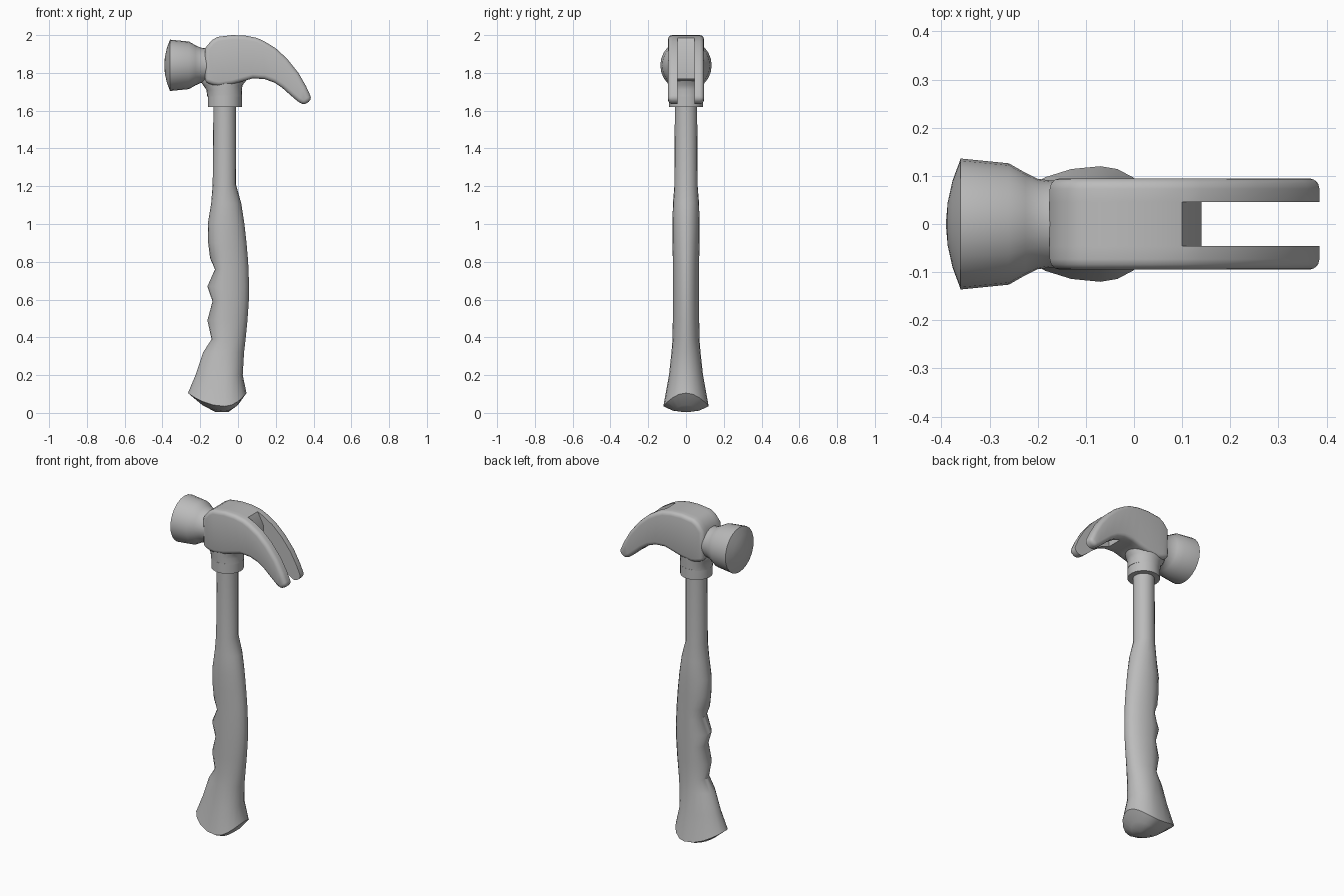
import bpy, bmesh, math

cube = bpy.data.objects.get("Cube")
if cube:
    bpy.data.objects.remove(cube)

GREY = (0.5, 0.5, 0.5, 1)
mat = bpy.data.materials.new("plain grey")
mat.use_nodes = True
mat.diffuse_color = GREY
mat.node_tree.nodes["Principled BSDF"].inputs["Base Color"].default_value = GREY


def finish(bm, name, angle=40):
    bmesh.ops.recalc_face_normals(bm, faces=bm.faces)
    mesh = bpy.data.meshes.new(name)
    bm.to_mesh(mesh)
    bm.free()
    mesh.materials.append(mat)
    obj = bpy.data.objects.new(name, mesh)
    bpy.context.collection.objects.link(obj)
    bpy.ops.object.select_all(action='DESELECT')
    obj.select_set(True)
    bpy.context.view_layer.objects.active = obj
    bpy.ops.object.shade_smooth_by_angle(angle=math.radians(angle))
    return obj


def loft(name, sections, mid=-0.07, sides=24, angle=40):
    """Skin rings (z, left x, right x, half depth, end lift) around the line x = mid."""
    bm = bmesh.new()
    rings = []
    for z, left, right, depth, *lift in sections:
        ring = []
        for i in range(sides):
            a = math.tau * i / sides
            c, s = math.cos(a), math.sin(a)
            x = mid + c * ((right - mid) if c > 0 else (mid - left))
            ring.append(bm.verts.new((x, depth * s, z + (lift[0] * c * c if lift else 0))))
        rings.append(ring)
    for low, high in zip(rings, rings[1:]):
        for i in range(sides):
            j = (i + 1) % sides
            bm.faces.new((low[i], low[j], high[j], high[i]))
    bm.faces.new(rings[0])
    bm.faces.new(rings[-1])
    return finish(bm, name, angle)


# Shaft and grip with finger grooves on the striking side and a flared butt
loft("handle", [
    (0.005, -0.12, -0.05, 0.02),
    (0.012, -0.19, 0.00, 0.07, 0.03),
    (0.035, -0.265, 0.045, 0.12, 0.07),
    (0.20, -0.225, 0.025, 0.09),
    (0.32, -0.185, 0.032, 0.077),
    (0.39, -0.14, 0.04, 0.071),
    (0.49, -0.162, 0.05, 0.07),
    (0.59, -0.135, 0.057, 0.07),
    (0.67, -0.162, 0.058, 0.07),
    (0.76, -0.122, 0.056, 0.07),
    (0.82, -0.148, 0.052, 0.07),
    (0.90, -0.158, 0.045, 0.071),
    (1.00, -0.16, 0.034, 0.072),
    (1.11, -0.142, 0.017, 0.069),
    (1.21, -0.134, -0.011, 0.061),
    (1.65, -0.13, -0.01, 0.059),
], sides=20)

# Collar ring and the socket flaring into the head
loft("collar", [(1.62, -0.16, 0.02, 0.089), (1.68, -0.16, 0.02, 0.089)])
loft("socket", [
    (1.675, -0.163, 0.022, 0.088),
    (1.71, -0.167, 0.02, 0.089),
    (1.735, -0.185, 0.024, 0.09),
    (1.755, -0.198, 0.04, 0.09),
    (1.80, -0.198, 0.06, 0.09),
])

# Striking bell and neck, turned about the x axis
bell_profile = [(0.10, 0.09), (0.17, 0.09), (0.20, 0.094), (0.225, 0.106), (0.26, 0.126),
                (0.36, 0.136), (0.377, 0.09), (0.387, 0.045), (0.39, 0.01)]
bell = loft("striking_bell", [(h, -r, r, r) for h, r in bell_profile], mid=0, angle=35)
bell.rotation_euler.y = -math.pi / 2
bell.location.z = 1.84

# Head body and split claw: pairs of upper and lower outline points (x, z, x, z)
OUTLINE = [
    (-0.175, 1.93, -0.175, 1.75), (-0.14, 1.972, -0.13, 1.735), (-0.11, 1.99, -0.10, 1.73),
    (-0.03, 2.0, -0.03, 1.74), (0.04, 1.997, 0.03, 1.757), (0.10, 1.985, 0.08, 1.771),
    (0.14, 1.967, 0.14, 1.767), (0.20, 1.93, 0.19, 1.75), (0.26, 1.875, 0.235, 1.72),
    (0.32, 1.80, 0.28, 1.68), (0.36, 1.73, 0.315, 1.65), (0.392, 1.66, 0.35, 1.628),
]
WIDTH, SLOT, START = 0.095, 0.046, 6
bm = bmesh.new()
top = [[bm.verts.new((p[0], y, p[1])) for y in (-WIDTH, -SLOT, SLOT, WIDTH)] for p in OUTLINE]
low = [[bm.verts.new((p[2], y, p[3])) for y in (-WIDTH, -SLOT, SLOT, WIDTH)] for p in OUTLINE]
last = len(OUTLINE) - 1
# lowered lip where the slot begins
lip = [bm.verts.new((0.14, y, 1.91)) for y in (-SLOT, SLOT)]
for i in range(last):
    for k in range(3):
        if k == 1 and i >= START:
            continue
        bm.faces.new((low[i][k], low[i][k+1], low[i+1][k+1], low[i+1][k]))
        if k == 1 and i == START - 1:
            bm.faces.new((top[i][1], top[i][2], lip[1], lip[0]))
        else:
            bm.faces.new((top[i][k], top[i][k+1], top[i+1][k+1], top[i+1][k]))
    for k in ((0, 3) if i < START else (0, 1, 2, 3)):
        bm.faces.new((top[i][k], top[i+1][k], low[i+1][k], low[i][k]))
for k, v in ((1, lip[0]), (2, lip[1])):
    bm.faces.new((top[START-1][k], top[START][k], v))
    # close the sliver between the lip and the prong's inner wall
    bm.faces.new((top[START][k], v, low[START][k]))
bm.faces.new((lip[0], lip[1], low[START][2], low[START][1]))
for i, k in ((0, 0), (0, 1), (0, 2), (last, 0), (last, 2)):
    bm.faces.new((top[i][k], top[i][k+1], low[i][k+1], low[i][k]))
bmesh.ops.recalc_face_normals(bm, faces=bm.faces)


# Round the outer edges and the claw tips, leaving the slot crisp
def outer(edge):
    return (len(edge.link_faces) == 2 and edge.calc_face_angle() > 0.7
            and max(abs(v.co.y) for v in edge.verts) > 0.09)


bmesh.ops.bevel(bm, geom=[e for e in bm.edges if outer(e)], offset=0.022, segments=3,
                profile=0.5, affect='EDGES', clamp_overlap=True)
finish(bm, "claw_head", 45)
